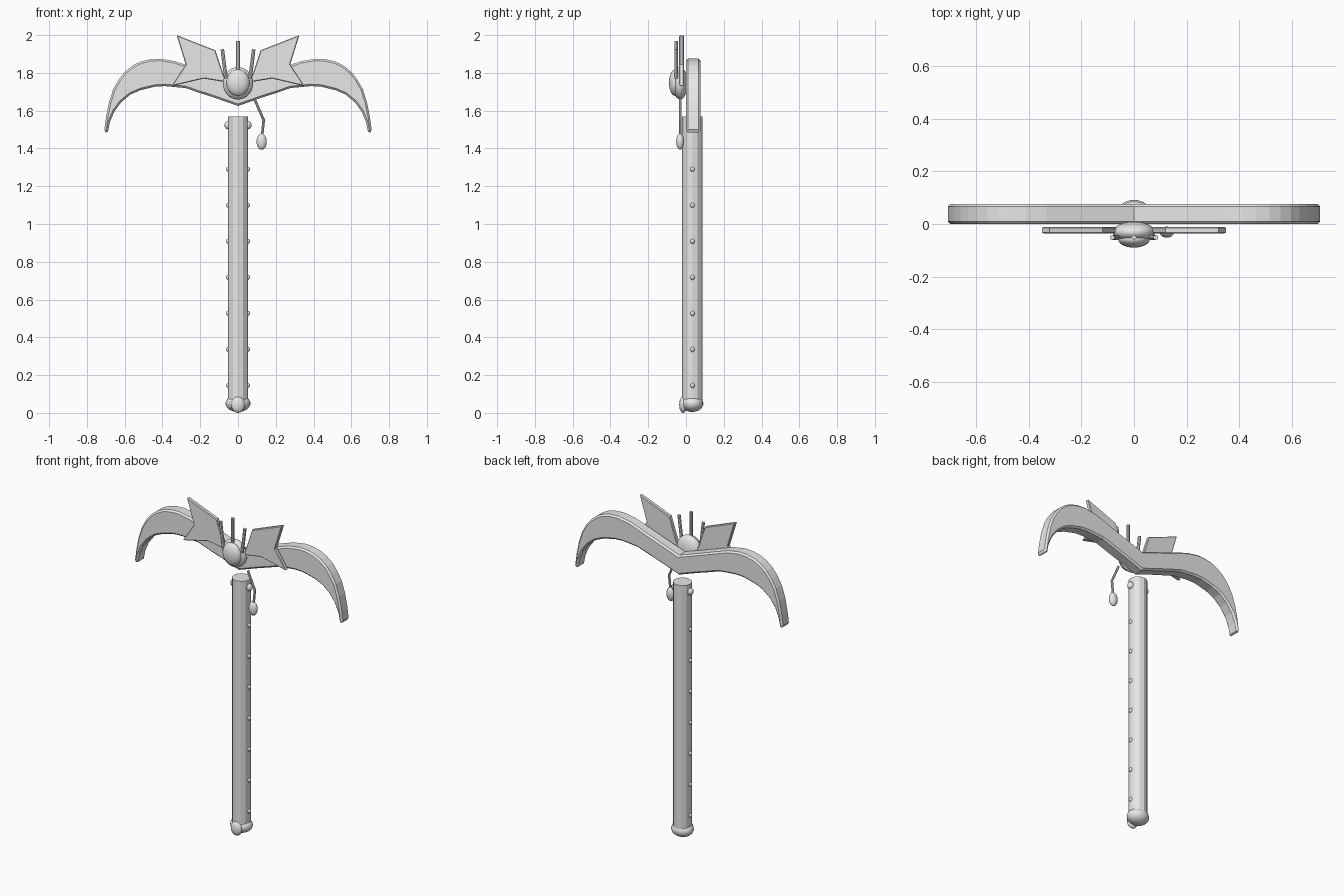
import bpy, bmesh, math
from mathutils import Vector

if "Cube" in bpy.data.objects:
    bpy.data.objects.remove(bpy.data.objects["Cube"])

grey = bpy.data.materials.new("plain grey")
grey.diffuse_color = (0.8, 0.8, 0.8, 1)
grey.use_nodes = True
grey.node_tree.nodes["Principled BSDF"].inputs["Base Color"].default_value = grey.diffuse_color


def finish(bm, name, smooth=None):
    bmesh.ops.recalc_face_normals(bm, faces=bm.faces)
    me = bpy.data.meshes.new(name)
    bm.to_mesh(me)
    bm.free()
    me.materials.append(grey)
    ob = bpy.data.objects.new(name, me)
    bpy.context.collection.objects.link(ob)
    if smooth:
        bpy.ops.object.select_all(action='DESELECT')
        ob.select_set(True)
        bpy.context.view_layer.objects.active = ob
        bpy.ops.object.shade_smooth_by_angle(angle=math.radians(smooth))
    return ob


def ellipsoid(name, centre, radii, seg=24, rings=14):
    bm = bmesh.new()
    bmesh.ops.create_uvsphere(bm, u_segments=seg, v_segments=rings, radius=1)
    for v in bm.verts:
        v.co = Vector(c + r * p for c, r, p in zip(centre, radii, v.co))
    return finish(bm, name, 40)


def rod(name, a, b, r, sides=8):
    a, b = Vector(a), Vector(b)
    bm = bmesh.new()
    bmesh.ops.create_cone(bm, cap_ends=True, segments=sides, radius1=r,
                          radius2=r, depth=(b - a).length)
    rot = Vector((0, 0, 1)).rotation_difference(b - a).to_matrix()
    for v in bm.verts:
        v.co = rot @ v.co + (a + b) / 2
    return finish(bm, name)


def plate(name, outline, y0, y1, bevel):
    """Extrude an x-z outline from y0 to y1, with chamfered rims."""
    bm = bmesh.new()
    f = bm.faces.new([bm.verts.new((x, y0, z)) for x, z in outline])
    ext = bmesh.ops.extrude_face_region(bm, geom=[f], use_keep_orig=True)
    for v in ext["geom"]:
        if isinstance(v, bmesh.types.BMVert):
            v.co.y = y1
    ob = finish(bm, name)
    m = ob.modifiers.new("chamfer", 'BEVEL')
    m.width, m.segments = bevel, 1
    m.limit_method, m.angle_limit = 'ANGLE', math.radians(60)
    m.use_clamp_overlap = False
    return ob


HY = 0.034  # depth of the shaft axis

# Shaft with side studs
shaft = rod("shaft", (0, HY, 0.05), (0, HY, 1.57), 0.054, 12)
for s in (-1, 1):
    for i in range(7):
        ellipsoid("shaft_stud", (s * 0.05, HY, 0.145 + 0.1908 * i),
                  (0.014, 0.012, 0.014), 10, 6)
    ellipsoid("collar_stud", (s * 0.052, HY, 1.523), (0.02, 0.02, 0.022), 12, 8)

# Pommel and its front bead
ellipsoid("pommel", (0, HY, 0.05), (0.066, 0.058, 0.045))
ellipsoid("pommel_bead", (0, -0.015, 0.043), (0.036, 0.021, 0.043))

# Curved double blade
top = [(0.12, 1.787), (0.2, 1.815), (0.27, 1.84), (0.333, 1.862),
       (0.413, 1.875), (0.466, 1.872), (0.515, 1.86), (0.556, 1.84),
       (0.597, 1.808), (0.63, 1.767), (0.66, 1.715), (0.683, 1.645),
       (0.698, 1.57), (0.709, 1.49)]
low = [(0.69, 1.48), (0.678, 1.54), (0.655, 1.595), (0.618, 1.645),
       (0.57, 1.685), (0.518, 1.708), (0.44, 1.727), (0.386, 1.73),
       (0.28, 1.72), (0.2, 1.693), (0.12, 1.667)]
side = top + low
blade = [(0, 1.745)] + side + [(0, 1.625)] + [(-x, z) for x, z in reversed(side)]
plate("blade", blade, 0.0, 0.076, 0.01)

# Notched wing plates and slanted spikes
wing = [(0.325, 2.0), (0.277, 1.845), (0.352, 1.73), (0.18, 1.77),
        (0.06, 1.75), (0.08, 1.8), (0.12, 1.92)]
for s in (-1, 1):
    plate("wing", [(s * x, z) for x, z in wing], -0.036, -0.011, 0.004)
    rod("side_spike", (s * 0.064, -0.051, 1.77), (s * 0.083, -0.051, 1.925), 0.0095)
rod("centre_spike", (0, -0.051, 1.78), (0, -0.051, 1.968), 0.0095)

# Central setting and gem
ellipsoid("gem_setting", (0, -0.031, 1.745), (0.08, 0.04, 0.086))
ellipsoid("gem", (0, -0.057, 1.748), (0.061, 0.033, 0.07))

# Hanging cord with bead
rod("cord_upper", (0.088, -0.03, 1.66), (0.136, -0.03, 1.55), 0.007)
rod("cord_lower", (0.136, -0.03, 1.553), (0.127, -0.03, 1.46), 0.007)
ellipsoid("cord_bead", (0.125, -0.031, 1.436), (0.027, 0.021, 0.043))
